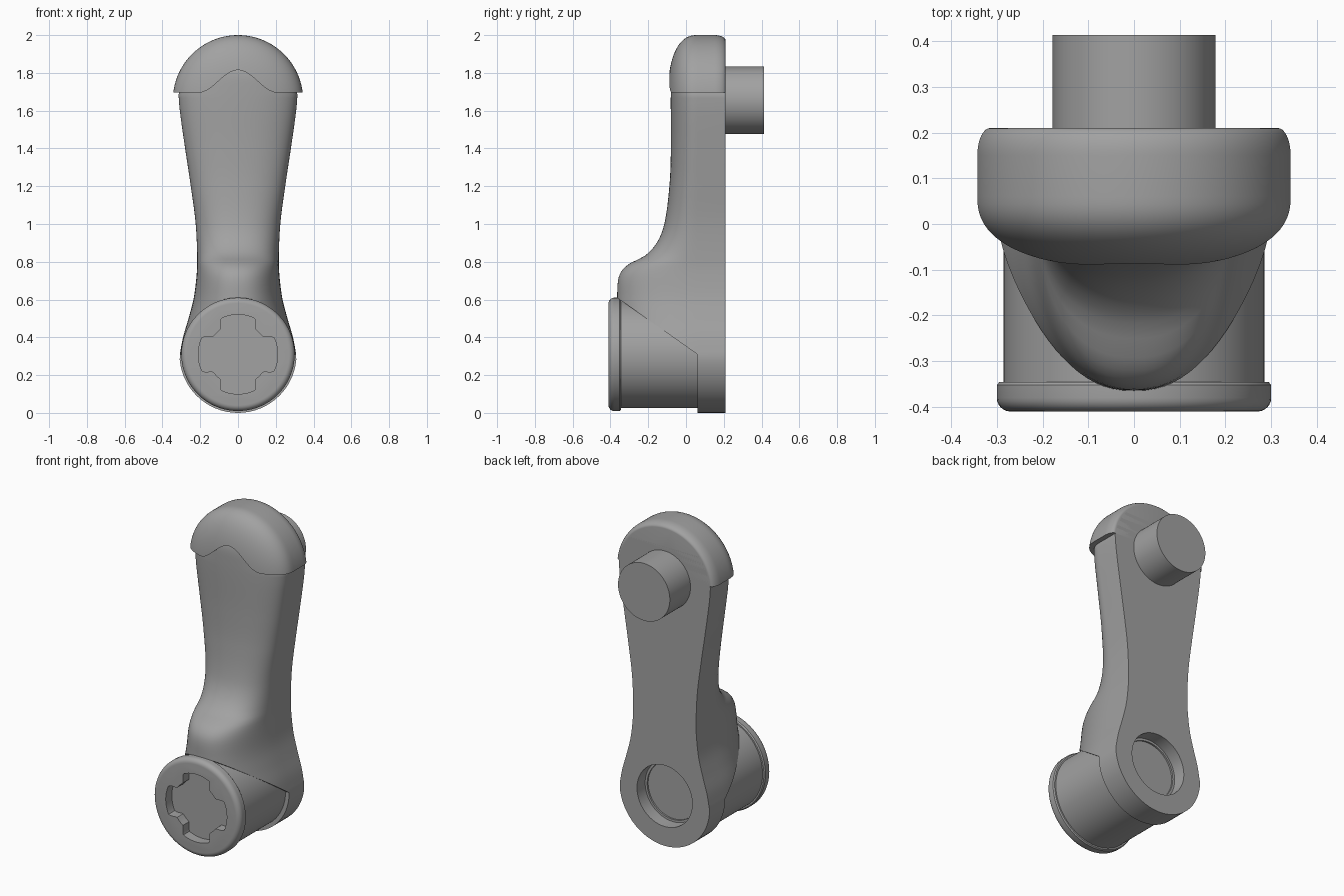
import bpy, bmesh
from math import sin, cos, pi, sqrt, radians
from mathutils import Vector

if "Cube" in bpy.data.objects:
    bpy.data.objects.remove(bpy.data.objects["Cube"])

BACK, WRIST_Z, SHOULDER_Z = 0.21, 0.31, 1.655

grey = bpy.data.materials.new("mid_grey")
grey.use_nodes = True
colour = (0.36, 0.36, 0.36, 1)
grey.diffuse_color = colour
grey.node_tree.nodes["Principled BSDF"].inputs["Base Color"].default_value = colour


def loft(name, rings):
    """Skin a list of equal closed rings and cap both ends."""
    bm = bmesh.new()
    loops = [[bm.verts.new(p) for p in ring] for ring in rings]
    n = len(loops[0])
    for a, b in zip(loops, loops[1:]):
        for i in range(n):
            bm.faces.new((a[i], a[(i + 1) % n], b[(i + 1) % n], b[i]))
    bm.faces.new(loops[0])
    bm.faces.new(loops[-1])
    bmesh.ops.recalc_face_normals(bm, faces=bm.faces)
    mesh = bpy.data.meshes.new(name)
    bm.to_mesh(mesh)
    bm.free()
    ob = bpy.data.objects.new(name, mesh)
    bpy.context.collection.objects.link(ob)
    mesh.materials.append(grey)
    return ob


def turned(name, z, profile, n=96):
    """Revolve (radius, y) points about a front-to-back axis at height z."""
    return loft(name, [[(r * cos(2 * pi * i / n), y, z + r * sin(2 * pi * i / n))
                        for i in range(n)] for r, y in profile])


def cut(ob, cutter):
    cutter.hide_render = True
    mod = ob.modifiers.new("cut", "BOOLEAN")
    mod.operation, mod.solver, mod.object = "DIFFERENCE", "EXACT", cutter
    bpy.context.view_layer.objects.active = ob
    bpy.ops.object.modifier_apply(modifier=mod.name)
    bpy.data.objects.remove(cutter)


def smooth(ob, angle=32):
    bpy.ops.object.select_all(action="DESELECT")
    ob.select_set(True)
    bpy.context.view_layer.objects.active = ob
    bpy.ops.object.shade_smooth_by_angle(angle=radians(angle))


def curve(points, x):
    """Smooth interpolation through (x, value) points."""
    if x <= points[0][0]:
        return points[0][1]
    for i in range(len(points) - 1):
        (x0, a), (x1, b) = points[i], points[i + 1]
        if x <= x1:
            def slope(j):
                p, q = points[max(j - 1, 0)], points[min(j + 1, len(points) - 1)]
                return (q[1] - p[1]) / (q[0] - p[0])
            t, h = (x - x0) / (x1 - x0), x1 - x0
            return ((2*t**3 - 3*t*t + 1) * a + (t**3 - 2*t*t + t) * h * slope(i)
                    + (3*t*t - 2*t**3) * b + (t**3 - t*t) * h * slope(i + 1))
    return points[-1][1]


# Limb: half width and front depth by height
WIDTH = [(0.31, 0.308), (0.4, 0.291), (0.5, 0.262), (0.6, 0.236), (0.7, 0.222),
         (0.8, 0.216), (1.0, 0.224), (1.2, 0.25), (1.4, 0.28), (1.6, 0.308), (1.7, 0.316)]
FRONT = [(0.6, -0.365), (0.7, -0.36), (0.75, -0.342), (0.79, -0.3), (0.83, -0.22),
         (0.9, -0.155), (1.0, -0.115), (1.2, -0.088), (1.4, -0.08), (1.72, -0.08),
         (1.82, -0.07), (1.86, -0.04)]


def limb_ring(z):
    w = curve(WIDTH, z)
    if z < WRIST_Z:
        w = sqrt(max(WRIST_Z ** 2 - (WRIST_Z - z) ** 2, 1e-6))
    elif z > 1.7:
        w = sqrt(0.312 ** 2 - (z - SHOULDER_Z) ** 2)
    mid, power, n = 0.06, 2 / 2.3, 40
    depth = mid - curve(FRONT, z)
    ring = [(w, BACK, z)]
    for i in range(n + 1):
        a = pi * i / n
        c, s = cos(a), max(sin(a), 0)
        x = w * abs(c) ** power * (1 if c > 0 else -1)
        ring.append((x, mid - depth * s ** power, z))
    return ring + [(-w, BACK, z)]


heights = [WRIST_Z * (1 - cos(pi / 2 * i / 16)) for i in range(16)]
heights += [WRIST_Z + i * (1.86 - WRIST_Z) / 80 for i in range(81)]
limb = loft("limb", [limb_ring(z) for z in heights])

# Slanted opening of the cuff, and the socket in the back
wedge = [(0.06, -0.5), (0.06, WRIST_Z), (-0.7, WRIST_Z + 0.76 * 0.706), (-0.7, -0.5)]
cut(limb, loft("cuff_cutter", [[(x, y, z) for y, z in wedge] for x in (-1, 1)]))
cut(limb, turned("socket_cutter", WRIST_Z,
                 [(0.19, 0.3), (0.19, 0.13), (0.176, 0.13), (0.176, 0.12)]))
smooth(limb)

# Shoulder cap: rounded dome with a bell-shaped lower edge
R, MID, DEPTH = 0.345, 0.06, 0.157
profile = [(R - 0.028 * (1 - sin(pi / 2 * i / 8)), BACK - 0.06 * (1 - cos(pi / 2 * i / 8)))
           for i in range(9)]
for i in range(25):
    a = pi / 2 * i / 24
    profile.append((max(R * max(cos(a), 0) ** 0.83, 0.002), MID - DEPTH * sin(a) ** 0.83))
cap = turned("shoulder_cap", SHOULDER_Z, profile, 128)
edge = [(-1, 1), (-1, 1.695)]
for i in range(33):
    x = -0.21 + 0.42 * i / 32
    edge.append((x, 1.695 + 0.06 * (1 + cos(pi * x / 0.21))))
edge += [(1, 1.695), (1, 1)]
cut(cap, loft("cap_cutter", [[(x, y, z) for x, z in edge] for y in (-1, 1)]))
smooth(cap)

# Shoulder peg
smooth(turned("shoulder_peg", SHOULDER_Z, [(0.178, 0.15), (0.178, 0.413)]))

# Wrist barrel with a rounded rim
rim = [(0.27 + 0.03 * sin(pi / 2 * i / 6), -0.38 - 0.03 * cos(pi / 2 * i / 6)) for i in range(7)]
barrel = turned("wrist_barrel", WRIST_Z,
                rim + [(0.3, -0.352), (0.294, -0.345), (0.285, -0.345), (0.285, 0.08)])


# Four-lobed recess in the barrel's front
def lobe(a):
    off = abs((a + pi / 4) % (pi / 2) - pi / 4)
    t = min(max((off - radians(24)) / radians(12), 0), 1)
    return 0.21 - 0.05 * t * t * (3 - 2 * t)


angles = [2 * pi * i / 144 for i in range(144)]
cut(barrel, loft("recess_cutter", [[(lobe(a) * cos(a), y, WRIST_Z + lobe(a) * sin(a))
                                    for a in angles] for y in (-0.6, -0.35)]))
smooth(barrel)
